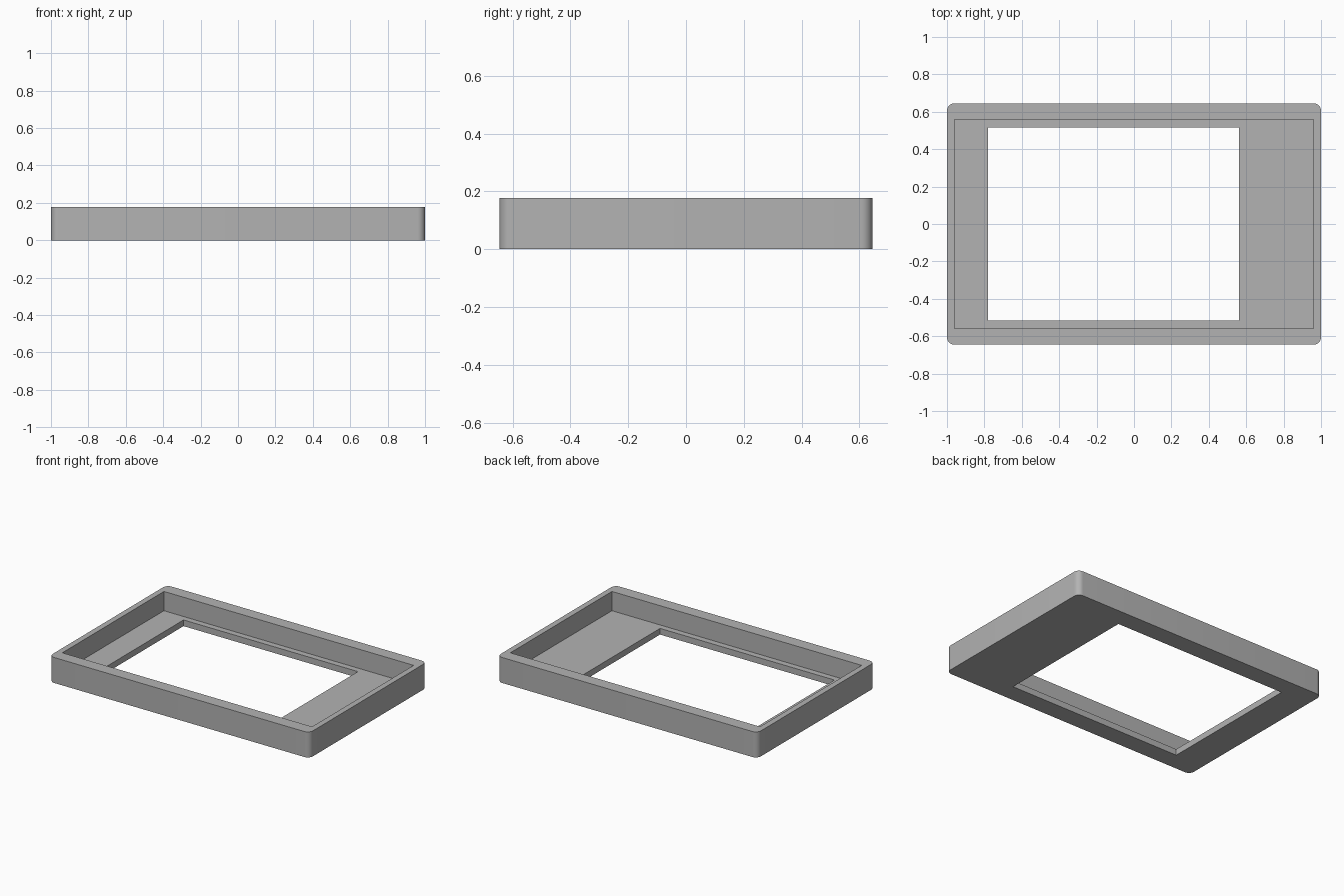
import bpy
import bmesh
from math import radians

default = bpy.data.objects.get("Cube")
if default:
    bpy.data.objects.remove(default, do_unlink=True)

HEIGHT = 0.177
FLOOR = 0.043
CORNER = 0.04


def material(name, color):
    mat = bpy.data.materials.new(name)
    mat.use_nodes = True
    mat.diffuse_color = color
    mat.node_tree.nodes["Principled BSDF"].inputs["Base Color"].default_value = color
    return mat


def box(name, low, high, corner=0):
    """Box between two corners, with optional rounded upright edges."""
    bm = bmesh.new()
    bmesh.ops.create_cube(bm, size=1)
    for v in bm.verts:
        v.co = [h if c > 0 else l for c, l, h in zip(v.co, low, high)]
    if corner:
        upright = [e for e in bm.edges
                   if abs(e.verts[0].co.z - e.verts[1].co.z) > 0.01]
        bmesh.ops.bevel(bm, geom=upright, offset=corner, segments=8,
                        profile=0.5, affect='EDGES')
    mesh = bpy.data.meshes.new(name)
    bm.to_mesh(mesh)
    bm.free()
    obj = bpy.data.objects.new(name, mesh)
    bpy.context.collection.objects.link(obj)
    return obj


# Outer block with rounded upright corners
frame = box("bezel_frame", (-1, -0.645, 0), (1, 0.645, HEIGHT), CORNER)
frame.data.materials.append(material("plain grey", (0.45, 0.45, 0.45, 1)))

# Recessed tray and the off-centre window through its floor
cutters = [
    box("tray_cutter", (-0.96, -0.558, FLOOR), (0.96, 0.558, HEIGHT + 0.1)),
    box("window_cutter", (-0.78, -0.516, -0.1), (0.561, 0.516, HEIGHT + 0.2)),
]
bpy.context.view_layer.objects.active = frame
for cutter in cutters:
    cutter.hide_render = True
    cut = frame.modifiers.new(cutter.name, 'BOOLEAN')
    cut.operation = 'DIFFERENCE'
    cut.solver = 'EXACT'
    cut.object = cutter
    bpy.ops.object.modifier_apply(modifier=cut.name)
    bpy.data.objects.remove(cutter, do_unlink=True)

# Smooth the rounded corners only
bpy.ops.object.select_all(action='DESELECT')
frame.select_set(True)
bpy.ops.object.shade_smooth_by_angle(angle=radians(30))
